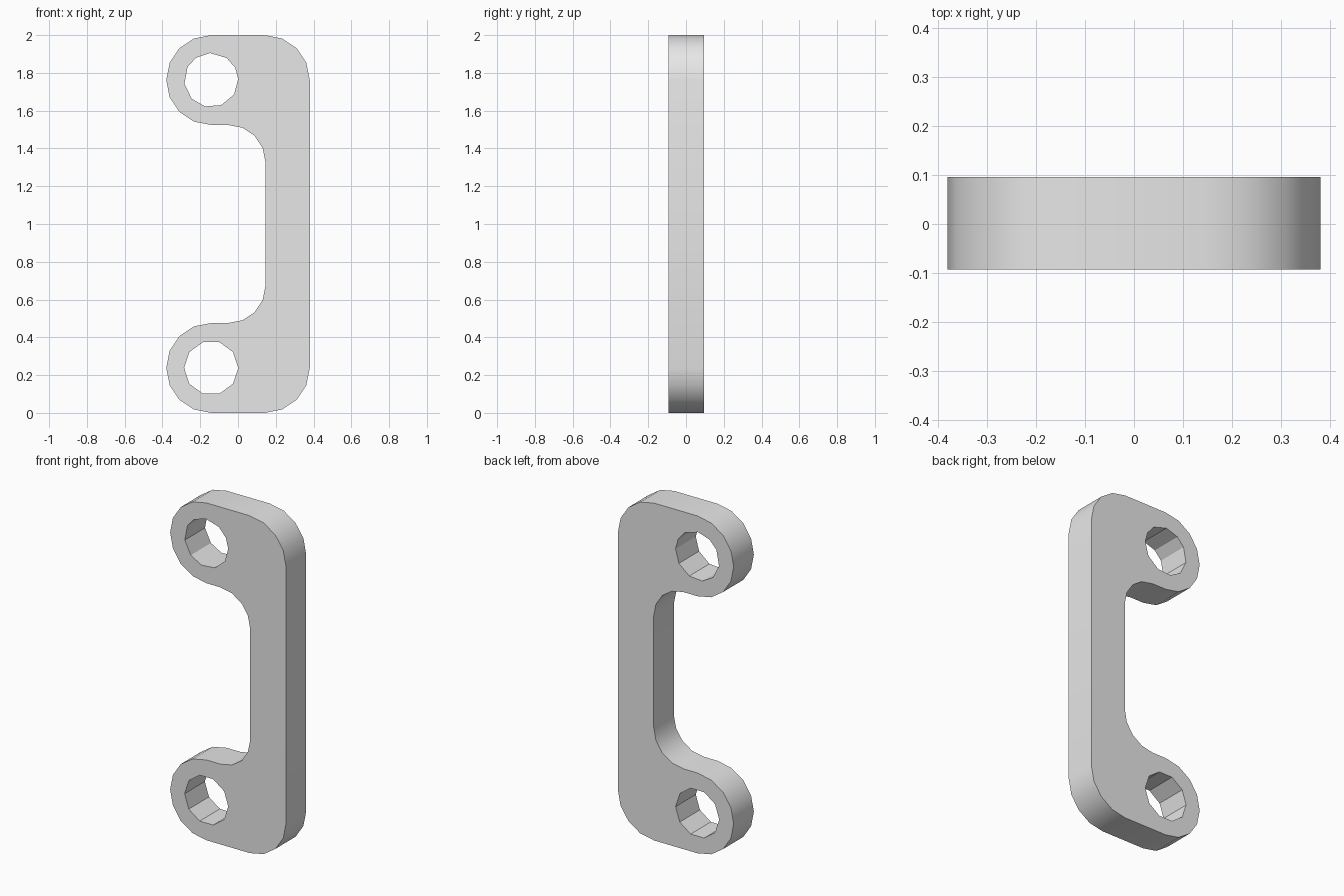
import bpy, bmesh, math
from mathutils import Vector

cube = bpy.data.objects.get("Cube")
if cube:
    bpy.data.objects.remove(cube, do_unlink=True)

Y_FRONT, Y_BACK = -0.093, 0.096
LUG_X, LUG_Z, LUG_R = -0.142, 0.238, 0.238
HOLE_R = 0.143


def ring(cx, cz, r, angles):
    """Points (x, z) on a circle at the given angles in degrees."""
    return [(cx + r * math.cos(math.radians(a)), cz + r * math.sin(math.radians(a)))
            for a in angles]


def steps(start, end, count):
    return [start + (end - start) * i / count for i in range(count + 1)]


# Lower half of the outline: inner fillet, round lug, rounded outer corner
half = ring(-0.05, 0.671, 0.195, steps(0, -90, 4))
half += ring(LUG_X, LUG_Z, LUG_R, steps(90, 270, 8))
half += ring(0.142, LUG_Z, LUG_R, steps(-90, 0, 4))
outline = half + [(x, 2 - z) for x, z in reversed(half)]

# Bolt holes: a regular lower one, a slightly uneven upper one
lower_hole = ring(LUG_X, LUG_Z, HOLE_R, range(0, 360, 36))
upper_hole = ring(LUG_X, 2 - LUG_Z, HOLE_R,
                  [92, 55, 27, 2, -32, -68, -103, -136, -172, -209, -235])

# Fill the profile around the holes and extrude it through the thickness
bm = bmesh.new()
for loop in (outline, lower_hole, upper_hole):
    verts = [bm.verts.new((x, Y_FRONT, z)) for x, z in loop]
    for a, b in zip(verts, verts[1:] + verts[:1]):
        bm.edges.new((a, b))
bmesh.ops.triangle_fill(bm, edges=bm.edges[:], use_beauty=True, normal=Vector((0, -1, 0)))
ext = bmesh.ops.extrude_face_region(bm, geom=bm.faces[:], use_keep_orig=True)
moved = [g for g in ext["geom"] if isinstance(g, bmesh.types.BMVert)]
bmesh.ops.translate(bm, verts=moved, vec=(0, Y_BACK - Y_FRONT, 0))
bmesh.ops.recalc_face_normals(bm, faces=bm.faces[:])
mesh = bpy.data.meshes.new("bracket_handle")
bm.to_mesh(mesh)
bm.free()

# Plain grey finish
grey = bpy.data.materials.new("light grey")
grey.use_nodes = True
grey.diffuse_color = (0.8, 0.8, 0.8, 1)
grey.node_tree.nodes["Principled BSDF"].inputs["Base Color"].default_value = (0.8, 0.8, 0.8, 1)
mesh.materials.append(grey)

handle = bpy.data.objects.new("bracket_handle", mesh)
bpy.context.collection.objects.link(handle)
bpy.ops.object.select_all(action="DESELECT")
handle.select_set(True)
bpy.context.view_layer.objects.active = handle
bpy.ops.object.shade_smooth_by_angle(angle=math.radians(24))
